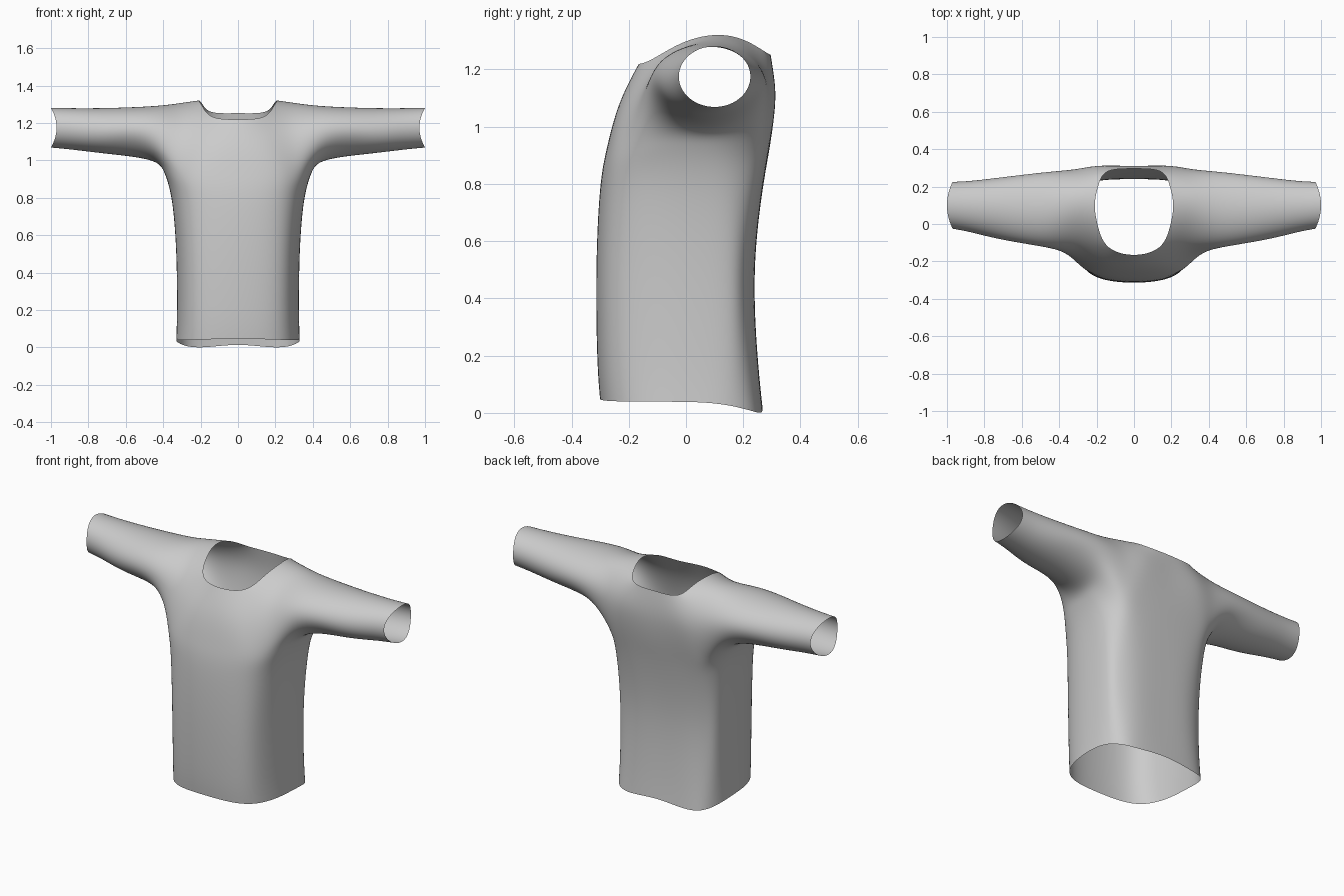
import bpy, bmesh
from math import sin, cos, radians
from mathutils import Vector

if "Cube" in bpy.data.objects:
    bpy.data.objects.remove(bpy.data.objects["Cube"])

bm = bmesh.new()


def V(x, y, z):
    return bm.verts.new((x, y, z))


def strip(a, b, closed=False):
    n = len(a)
    for i in range(n if closed else n - 1):
        j = (i + 1) % n
        bm.faces.new((a[i], a[j], b[j], b[i]))


# Torso: half rings from front centre round the side to back centre
def half_ring(z, w, yf, yb, dz=(0,) * 9):
    pts = [(0, yf), (.5 * w, yf + .018), (.82 * w, yf + .085),
           (.97 * w, -.09), (w, .045), (.965 * w, .155),
           (.81 * w, yb - .035), (.5 * w, yb - .005), (0, yb)]
    return [V(x, y, z + d) for (x, y), d in zip(pts, dz)]


rows = [half_ring(0, .33, -.30, .268,
                  (.047, .043, .04, .039, .037, .025, .006, .002, .014)),
        half_ring(.2, .326, -.31, .25),
        half_ring(.5, .33, -.313, .24),
        half_ring(.78, .352, -.30, .268),
        half_ring(.93, .393, -.275, .293)]
for a, b in zip(rows, rows[1:]):
    strip(a, b)
top = rows[-1]

# Chest and upper back
chest = [V(0, -.232, 1.08), V(.165, -.215, 1.08), V(.31, -.165, 1.08)]
back = [V(.31, .293, 1.09), V(.18, .312, 1.1), V(0, .31, 1.1)]
strip(top[0:3], chest)
strip(top[6:9], back)

# Neck edge and shoulder yoke
neck = [V(*p) for p in ((0, -.165, 1.22), (.135, -.125, 1.232), (.19, -.02, 1.29),
                        (.21, .1, 1.32), (.19, .205, 1.302), (.14, .282, 1.258),
                        (0, .295, 1.253))]
yoke = [V(*p) for p in ((.30, -.105, 1.195), (.315, -.01, 1.272), (.32, .095, 1.304),
                        (.315, .195, 1.284), (.305, .268, 1.205))]
strip(chest, [neck[0], neck[1], yoke[0]])
strip(back, [yoke[4], neck[5], neck[6]])
strip(yoke, neck[1:6])

# Sleeve: elliptical rings grown out of the armhole loop
loop = [top[4], top[3], top[2], chest[2], *yoke, back[0], top[6], top[5]]
for x, cy, ry, cz, rz, dip in ((.47, .076, .201, 1.145, .144, 0),
                               (.7, .083, .167, 1.158, .122, 0),
                               (.88, .093, .138, 1.168, .111, .012),
                               (1.0, .1, .125, 1.175, .106, .03)):
    ring = []
    for i in range(12):
        t = radians(30 * i)
        ring.append(V(x - dip * sin(t) ** 2, cy - ry * sin(t), cz - rz * cos(t)))
    strip(loop, ring, True)
    loop = ring

bm.verts.index_update()
bmesh.ops.recalc_face_normals(bm, faces=bm.faces[:])
bm.faces.ensure_lookup_table()
bm.normal_update()
if bm.faces[0].normal.y > 0:
    bmesh.ops.reverse_faces(bm, faces=bm.faces[:])
me = bpy.data.meshes.new("shirt")
bm.to_mesh(me)
bm.free()
for p in me.polygons:
    p.use_smooth = True
shirt = bpy.data.objects.new("shirt", me)
bpy.context.collection.objects.link(shirt)

# Mirror to the other side and smooth
mir = shirt.modifiers.new("mirror", 'MIRROR')
mir.use_clip = True
sub = shirt.modifiers.new("smooth", 'SUBSURF')
sub.levels = sub.render_levels = 3

# Push the cage outward so the smoothed surface passes through the given points
target = [v.co.copy() for v in me.vertices]
for _ in range(5):
    dg = bpy.context.evaluated_depsgraph_get()
    dg.update()
    ev = shirt.evaluated_get(dg)
    em = ev.to_mesh()
    now = [em.vertices[i].co.copy() for i in range(len(target))]
    ev.to_mesh_clear()
    for v, t, n in zip(me.vertices, target, now):
        d = t - n
        if d.length < .15:
            v.co += d * .8
        if t.x == 0:
            v.co.x = 0
    me.update()
    shirt.update_tag()
    bpy.context.view_layer.update()
